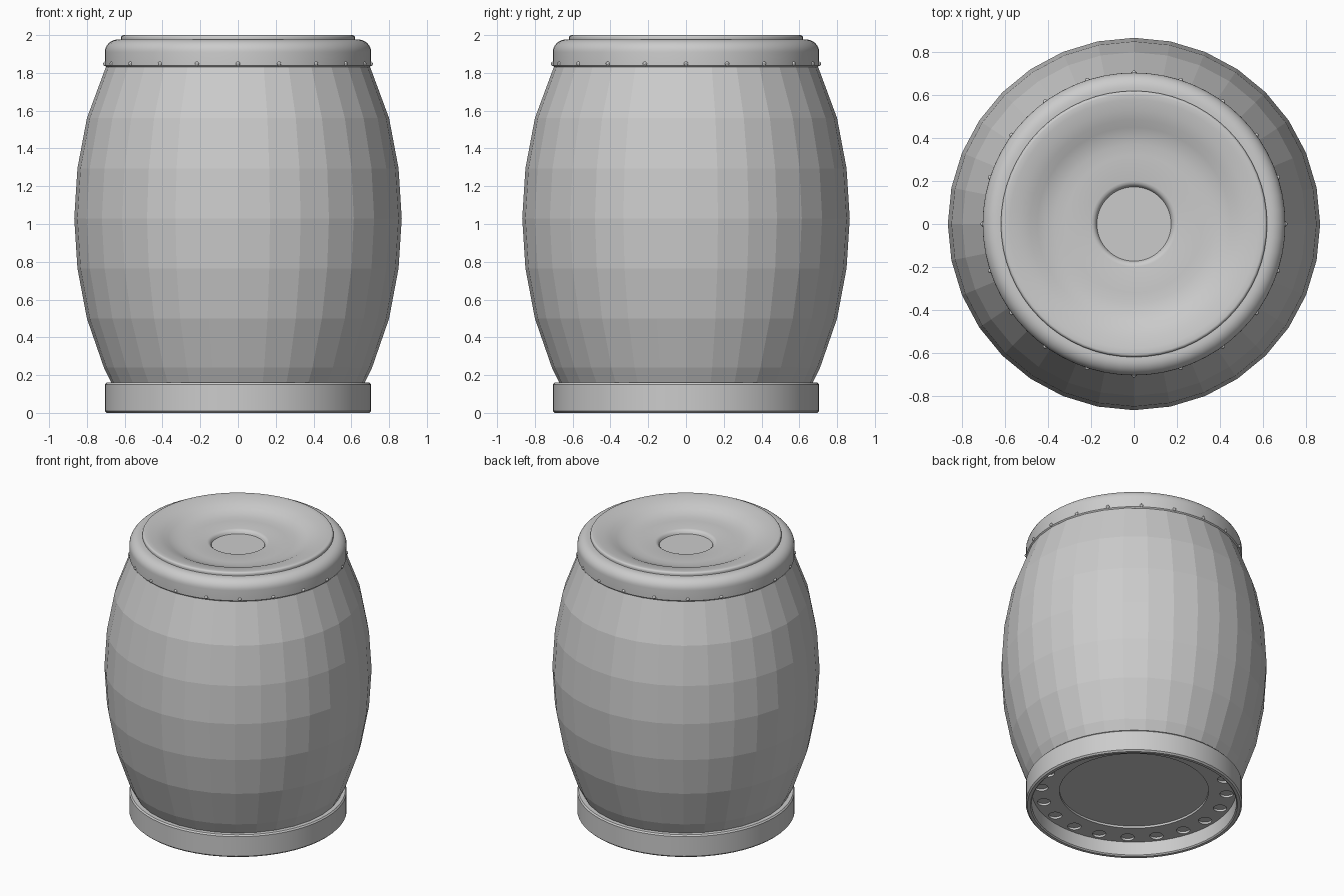
import bpy, bmesh, math
from mathutils import Matrix, Vector

if "Cube" in bpy.data.objects:
    bpy.data.objects.remove(bpy.data.objects["Cube"])

grey = bpy.data.materials.new("plain_grey")
grey.diffuse_color = (0.6, 0.6, 0.6, 1)
grey.use_nodes = True
grey.node_tree.nodes["Principled BSDF"].inputs["Base Color"].default_value = grey.diffuse_color


def finish(name, bm, smooth=True):
    bmesh.ops.recalc_face_normals(bm, faces=bm.faces)
    me = bpy.data.meshes.new(name)
    bm.to_mesh(me)
    bm.free()
    ob = bpy.data.objects.new(name, me)
    bpy.context.collection.objects.link(ob)
    me.materials.append(grey)
    if smooth:
        shade(ob)
    return ob


def select(ob):
    bpy.ops.object.select_all(action='DESELECT')
    ob.select_set(True)
    bpy.context.view_layer.objects.active = ob


def shade(ob):
    select(ob)
    bpy.ops.object.shade_smooth_by_angle(angle=math.radians(32))


def lathe(name, profile, steps, smooth=True):
    """Revolve (radius, height) points around z."""
    bm = bmesh.new()
    vs = [bm.verts.new((r, 0, z)) for r, z in profile]
    es = [bm.edges.new(p) for p in zip(vs, vs[1:])]
    bmesh.ops.spin(bm, geom=vs + es, cent=(0, 0, 0), axis=(0, 0, 1),
                   angle=math.tau, steps=steps, use_merge=False)
    bmesh.ops.remove_doubles(bm, verts=bm.verts, dist=1e-4)
    return finish(name, bm, smooth)


def arc(cx, cz, rx, rz, a0, a1, n=6):
    return [(cx + rx * math.cos(math.radians(a0 + (a1 - a0) * i / n)),
             cz + rz * math.sin(math.radians(a0 + (a1 - a0) * i / n)))
            for i in range(n + 1)]


def ring_points(radius, z, count=20):
    for i in range(count):
        a = math.tau * i / count - math.pi / 2
        yield Vector((radius * math.cos(a), radius * math.sin(a), z))


# Faceted barrel body
lathe("barrel_body", [(0, 0.12), (0.65, 0.12), (0.71, 0.24), (0.80, 0.50),
                      (0.85, 0.765), (0.867, 1.03), (0.85, 1.295),
                      (0.80, 1.56), (0.70, 1.83), (0, 1.83)], 32, smooth=False)

# Rounded top cap
lathe("top_cap", [(0, 1.83), (0.697, 1.83), (0.705, 1.838)]
      + arc(0.635, 1.91, 0.07, 0.067, 0, 90, 8) + [(0.60, 1.977), (0, 1.86)], 64)

# Dished lid with a sunken centre
lathe("dished_lid", [(0, 1.87), (0.60, 1.95), (0.62, 1.972)]
      + arc(0.606, 1.986, 0.014, 0.014, 0, 90, 4)
      + [(0.58, 1.998), (0.53, 1.988), (0.485, 1.975), (0.45, 1.958),
         (0.41, 1.944), (0.37, 1.937), (0.32, 1.934), (0.20, 1.934)]
      + [(0.188, 1.931), (0.178, 1.922), (0.173, 1.908), (0, 1.908)], 64)

# Base ring with recessed underside
base = lathe("base_ring", [(0, 0.14), (0.486, 0.14), (0.486, 0.105), (0.667, 0.105),
                           (0.667, 0.008), (0.675, 0), (0.695, 0), (0.705, 0.01),
                           (0.705, 0.15), (0.697, 0.16), (0.65, 0.16),
                           (0.64, 0.20), (0, 0.20)], 64, smooth=False)

# Round holes in the underside
bm = bmesh.new()
for p in ring_points(0.605, 0.125):
    bmesh.ops.create_cone(bm, cap_ends=True, segments=16, radius1=0.044,
                          radius2=0.044, depth=0.11, matrix=Matrix.Translation(p))
cutter = finish("hole_cutter", bm, smooth=False)
cutter.hide_render = True
mod = base.modifiers.new("holes", 'BOOLEAN')
mod.operation = 'DIFFERENCE'
mod.solver = 'EXACT'
mod.object = cutter
select(base)
bpy.ops.object.modifier_apply(modifier=mod.name)
bpy.data.objects.remove(cutter)
shade(base)

# Small studs around the cap
bm = bmesh.new()
for p in ring_points(0.703, 1.848):
    bmesh.ops.create_uvsphere(bm, u_segments=10, v_segments=6, radius=0.012,
                              matrix=Matrix.Translation(p))
finish("cap_studs", bm)
